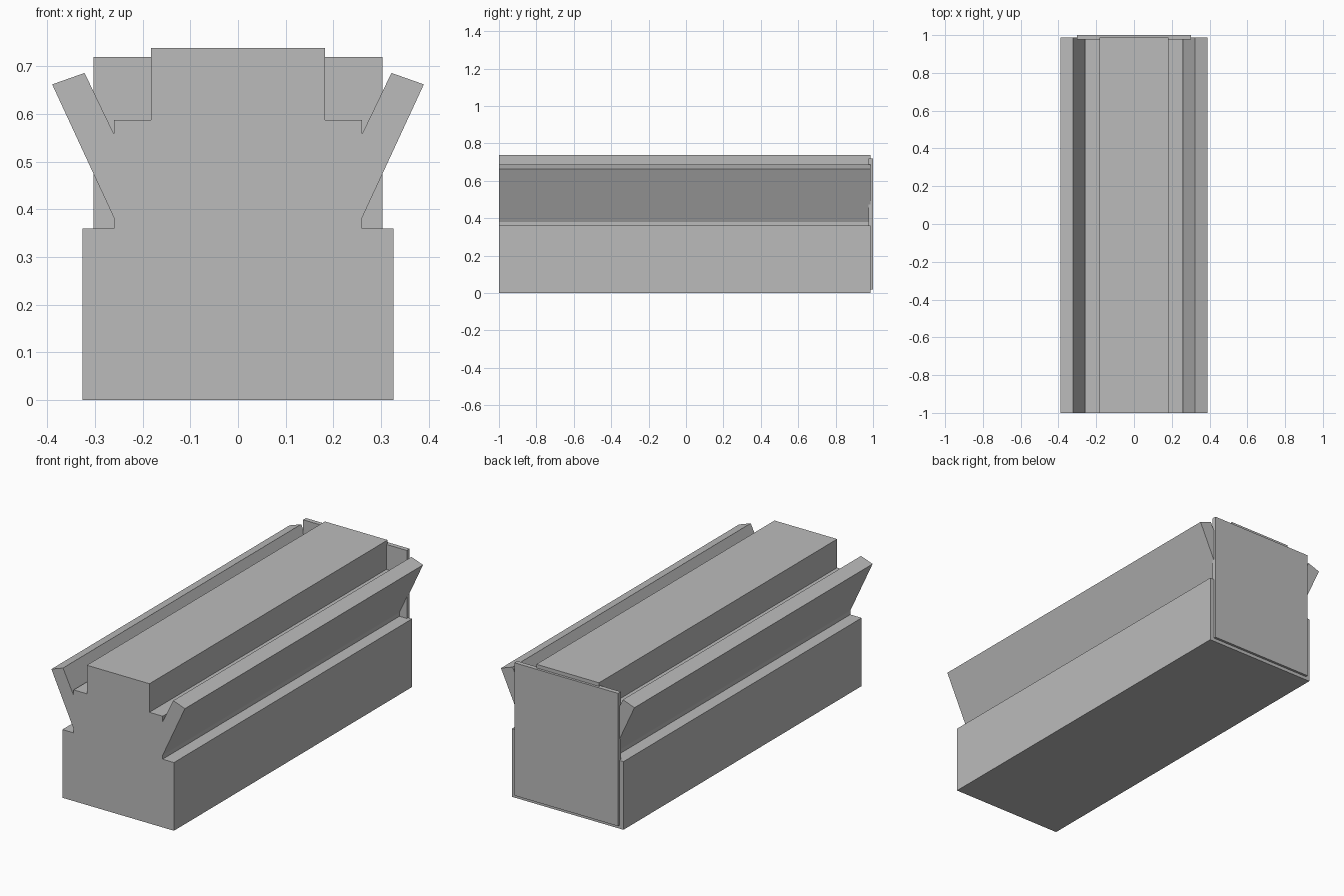
import bpy, bmesh

if "Cube" in bpy.data.objects:
    bpy.data.objects.remove(bpy.data.objects["Cube"])

grey = bpy.data.materials.new("plain grey")
grey.diffuse_color = (0.5, 0.5, 0.5, 1)
grey.use_nodes = True
grey.node_tree.nodes["Principled BSDF"].inputs["Base Color"].default_value = grey.diffuse_color


def extrude_profile(name, half, y0, y1):
    """Mirror a right-hand (x, z) half profile and extrude it along y."""
    outline = half + [(-x, z) for x, z in reversed(half)]
    bm = bmesh.new()
    face = bm.faces.new([bm.verts.new((x, y0, z)) for x, z in outline])
    out = bmesh.ops.extrude_face_region(bm, geom=[face])
    verts = [v for v in out["geom"] if isinstance(v, bmesh.types.BMVert)]
    bmesh.ops.translate(bm, verts=verts, vec=(0, y1 - y0, 0))
    bmesh.ops.recalc_face_normals(bm, faces=bm.faces)
    mesh = bpy.data.meshes.new(name)
    bm.to_mesh(mesh)
    bm.free()
    mesh.materials.append(grey)
    obj = bpy.data.objects.new(name, mesh)
    bpy.context.collection.objects.link(obj)
    return obj


# Long body: base block, side notches, flared wings, raised top rail
extrude_profile("rail_body", [
    (0.326, 0.0), (0.326, 0.36), (0.26, 0.36), (0.26, 0.381),
    (0.39, 0.662), (0.322, 0.686), (0.26, 0.557), (0.26, 0.587),
    (0.183, 0.587), (0.183, 0.738)], -1.0, 0.987)

# Thin plate closing the back end
extrude_profile("end_plate", [(0.303, 0.018), (0.303, 0.719)], 0.976, 1.0)
